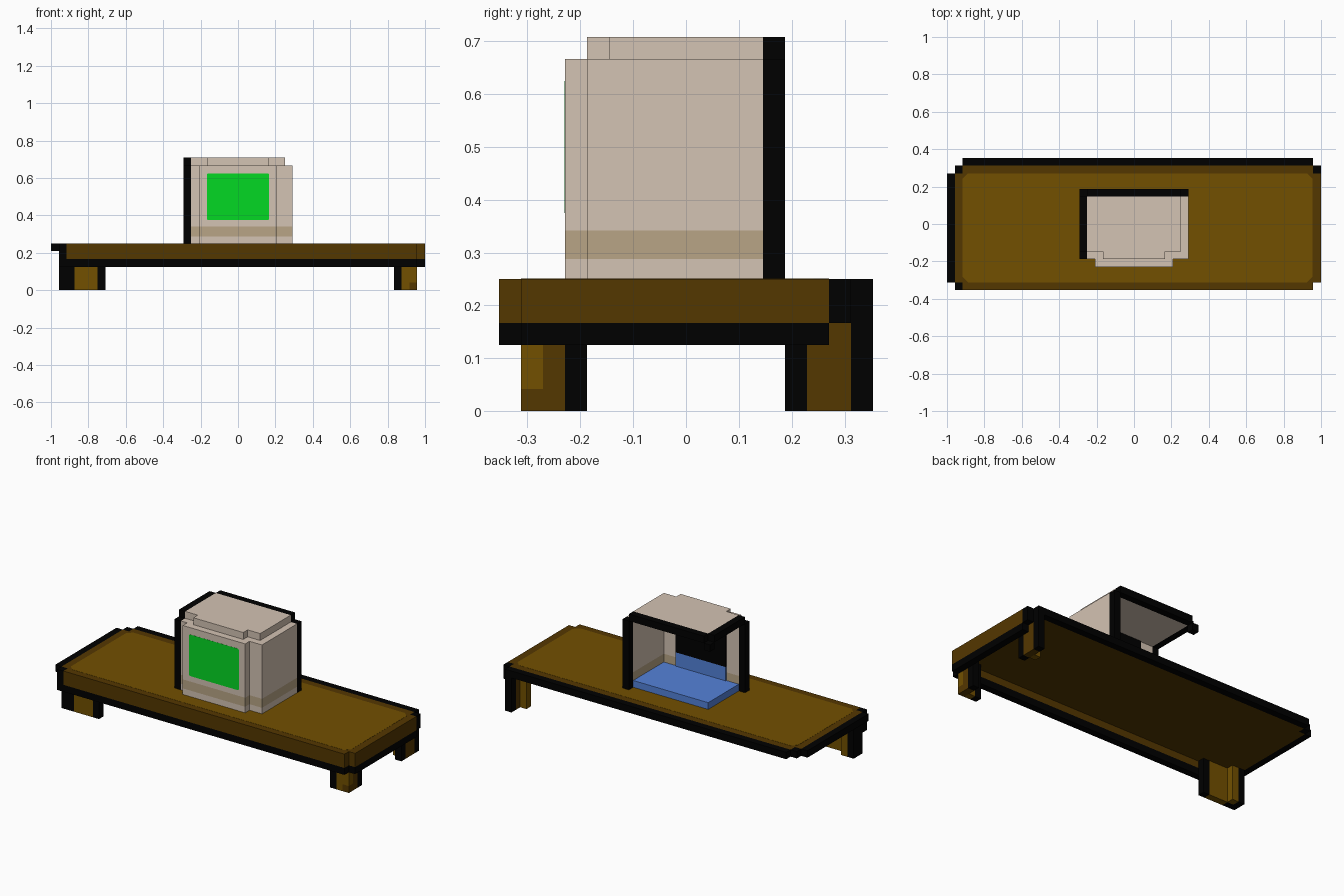
import bpy, bmesh
from mathutils import Vector

cube = bpy.data.objects.get("Cube")
if cube:
    bpy.data.objects.remove(cube, do_unlink=True)

U = 1 / 24  # one block


def material(name, rgb):
    lin = [((c / 255 + 0.055) / 1.055) ** 2.4 if c > 10 else c / 255 / 12.92 for c in rgb]
    m = bpy.data.materials.new(name)
    m.use_nodes = True
    m.diffuse_color = (*lin, 1)
    m.node_tree.nodes["Principled BSDF"].inputs["Base Color"].default_value = (*lin, 1)
    return m


black = material("black", (0, 0, 0))
brown = material("brown", (114, 80, 0))
dark = material("dark brown", (84, 55, 0))
tan = material("warm grey", (212, 195, 179))
stripe = material("stripe tan", (184, 165, 134))
green = material("screen green", (4, 216, 36))
blue = material("blue", (84, 130, 217))


def blocks(name, mat, *boxes):
    """One object made of boxes, each (x0, x1, y0, y1, z0, z1) in blocks."""
    bm = bmesh.new()
    for x0, x1, y0, y1, z0, z1 in boxes:
        lo, hi = Vector((x0, y0, z0)), Vector((x1, y1, z1))
        for v in bmesh.ops.create_cube(bm, size=1)["verts"]:
            v.co = [(l + h) / 2 + c * (h - l) for l, h, c in zip(lo, hi, v.co)]
            v.co *= U
    me = bpy.data.meshes.new(name)
    bm.to_mesh(me)
    bm.free()
    me.materials.append(mat)
    ob = bpy.data.objects.new(name, me)
    bpy.context.collection.objects.link(ob)
    return ob


def bevel_corners(ob, axis, width):
    """Chamfer the edges of a plate that run along one axis."""
    bm = bmesh.new()
    bm.from_mesh(ob.data)
    edges = [e for e in bm.edges
             if abs((e.verts[0].co - e.verts[1].co).normalized()[axis]) > 0.9]
    bmesh.ops.bevel(bm, geom=edges, offset=width * U, segments=1, affect='EDGES')
    bm.to_mesh(ob.data)
    bm.free()


# Table: top plate, inset panel, front and side aprons
blocks("table_top", dark, (-22, 23, -7.5, 7.5, 5, 6), (-23, -22, -7.5, 6.5, 5, 6))
panel = blocks("table_panel", brown, (-22, 22.9, -7.5, 6.5, 5.9, 6.02))
bevel_corners(panel, 2, 0.7)
blocks("table_apron", dark, (-22, 23, -8.5, -7.5, 4, 6), (23, 24, -7.5, 6.5, 4, 6))
blocks("apron_trim", black, (-22, 23, -8.5, -7.5, 3, 4), (23, 24, -7.5, 6.5, 3, 4))

# Dark outline along the open left and back edges
blocks("table_outline", black,
       (-22, 23, 7.5, 8.5, 5, 6), (-24, -23, -7.5, 6.5, 5, 6),
       (-23, -22, 6.5, 7.5, 5, 6), (-23, -22, -8.5, -7.5, 3, 6),
       (23, 24, 6.5, 7.5, 4, 6))

# Legs: thin coloured plates between dark posts
blocks("front_leg_a", brown, (-21, -18, -7.5, -6.5, 0, 5), (-22, -21, -6.5, -5.5, 0, 5))
blocks("front_leg_a_posts", black, (-23, -21, -7.5, -6.5, 0, 5),
       (-23, -22, -6.5, -5.5, 0, 5), (-18, -17, -7.5, -6.5, 0, 5))
blocks("front_leg_b", brown, (21, 22, -7.5, -6.5, 0, 5), (22, 23, -7.5, -6.5, 1, 5))
blocks("front_leg_b_side", dark, (22, 23, -7.5, -6.5, 0, 1), (22, 23, -6.5, -5.5, 0, 5))
blocks("front_leg_b_posts", black, (20, 21, -7.5, -6.5, 0, 5), (22, 23, -5.5, -4.5, 0, 5))
blocks("back_leg", dark, (22, 23, 5.5, 7.5, 0, 5))
blocks("back_leg_inside", brown, (21, 22, 5.5, 6.5, 0, 5))
blocks("back_leg_posts", black, (22, 23, 4.5, 5.5, 0, 5), (22, 23, 7.5, 8.5, 0, 5))

# Monitor shell: stacked bands of front wall, front bulge and side wall
for name, mat, z0, z1 in (("base", tan, 6, 6.9), ("stripe", stripe, 6.9, 8.2),
                          ("body", tan, 8.2, 16)):
    blocks("monitor_" + name, mat,
           (-6, 7, -4.5, -3.5, z0, z1), (-5, 5, -5.5, -4.5, z0, z1),
           (6, 7, -3.5, 3.5, z0, z1))
blocks("monitor_roof", tan, (-6, 6, -3.5, 3.5, 16, 17), (-4, 4, -4.5, -3.5, 16, 17))
blocks("monitor_outline", black,
       (-7, -6, -4.5, -3.5, 6, 16), (6, 7, 3.5, 4.5, 6, 16),
       (-7, -6, -3.5, 3.5, 16, 17), (-6, 6, 3.5, 4.5, 16, 17),
       (-7, -6, 3.5, 4.5, 15, 16))
screen = blocks("screen", green, (-4, 4, -5.52, -5.45, 9, 15))
bevel_corners(screen, 1, 0.15)

# Monitor inside
blocks("screen_back", black, (-4, 4, -3.5, -3.35, 9, 16))
blocks("inner_panel", blue, (-4, 4, -3.5, -3.35, 7, 9))
blocks("inner_floor", blue, (-6, 6, -3.5, 3.5, 6, 7))
